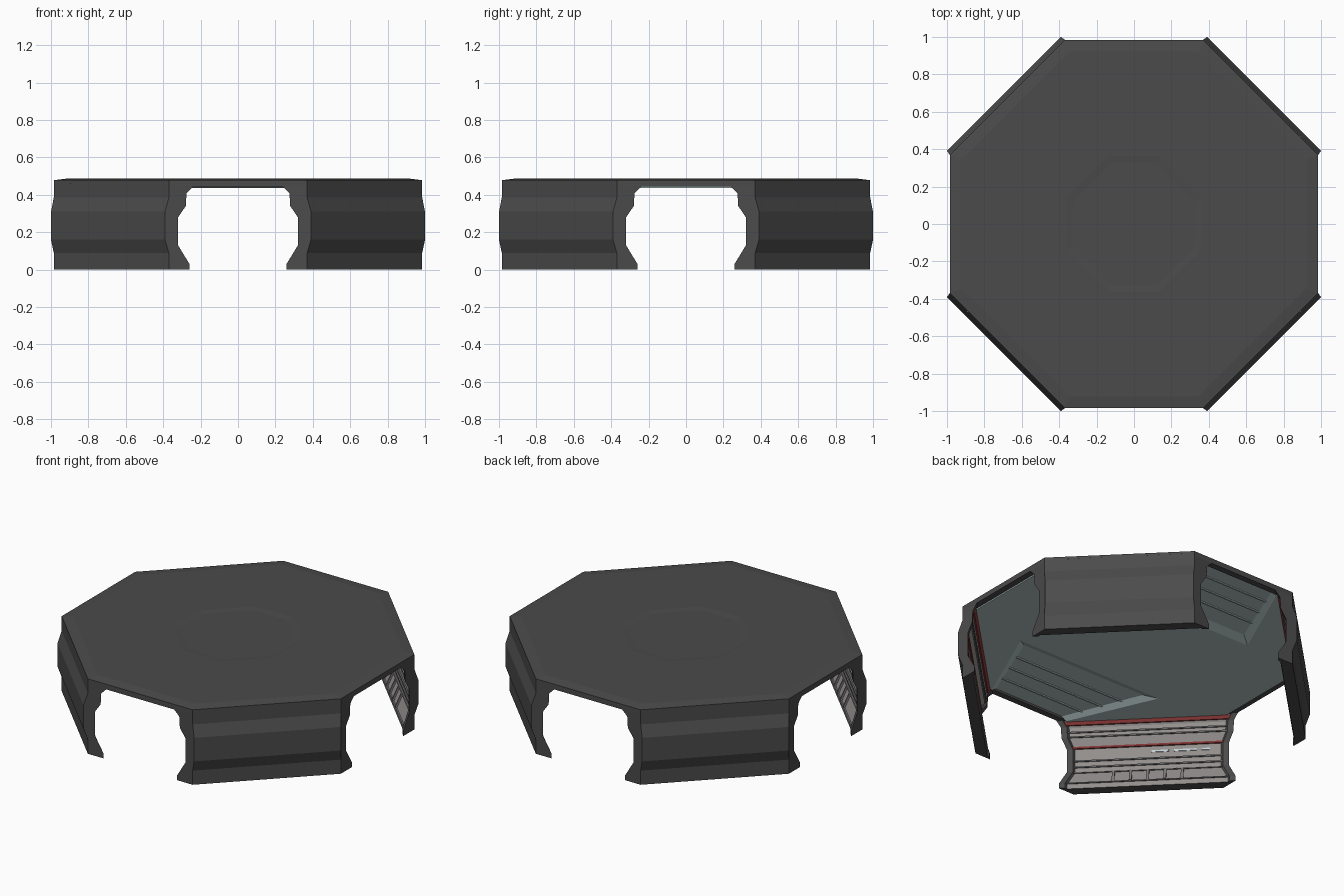
import bpy, bmesh, math

if "Cube" in bpy.data.objects:
    bpy.data.objects.remove(bpy.data.objects["Cube"])


def material(name, r, g, b):
    m = bpy.data.materials.new(name)
    m.diffuse_color = (r, g, b, 1)
    m.use_nodes = True
    m.node_tree.nodes["Principled BSDF"].inputs["Base Color"].default_value = m.diffuse_color
    return m


DARK = material("dark_shell", .07, .07, .07)
TEAL = material("grey_teal_ceiling", .45, .55, .55)
TRAY = material("pale_teal_tray", .50, .60, .60)
PANEL = material("warm_grey_panel", .285, .27, .265)
RIB = material("mid_grey_rib", .21, .20, .20)
RED = material("red_trim", .26, .04, .04)
LIGHT = material("pale_light", .55, .62, .65)


def loft(name, rings, mat):
    """Closed solid through rings that share a point count."""
    bm = bmesh.new()
    vs = [[bm.verts.new(p) for p in ring] for ring in rings]
    n = len(vs[0])
    for a, b in zip(vs, vs[1:]):
        for i in range(n):
            j = (i + 1) % n
            bm.faces.new((a[i], a[j], b[j], b[i]))
    bm.faces.new(vs[0][::-1])
    bm.faces.new(vs[-1])
    bmesh.ops.recalc_face_normals(bm, faces=bm.faces)
    me = bpy.data.meshes.new(name)
    bm.to_mesh(me)
    bm.free()
    me.materials.append(mat)
    ob = bpy.data.objects.new(name, me)
    bpy.context.collection.objects.link(ob)
    return ob


def octagon(scale, z):
    a, b = .37 * scale, .985 * scale
    pts = [(a, -b), (b, -a), (b, a), (a, b), (-a, b), (-b, a), (-b, -a), (-a, -b)]
    return [(x, y, z) for x, y in pts]


# Roof slab with bevelled rim and shallow centre dish
loft("roof", [octagon(1, .464), octagon(1, .478), octagon(.935, .486),
              octagon(.37, .486), octagon(.33, .483)], DARK)

# Headers over the four openings
for i in range(4):
    t = i * math.pi / 2
    c, s = math.cos(t), math.sin(t)
    sec = [(-.985, .445), (-.985, .466), (-.945, .466), (-.945, .445)]
    ends = []
    for sgn in (-1, 1):
        ends.append([(c * sgn * .36 - s * y, s * sgn * .36 + c * y, z) for y, z in sec])
    loft("opening_header_%d" % i, ends, DARK)


# Ceiling: centre band, then corner pieces beside the two trays
def mirrored(pts, sx, sy, z):
    return [(sx * x, sy * y, z) for x, y in pts]


def band(e, z):
    return [(x, y, z) for x, y in ((-.945, -.35), (-.89, -e), (.89, -e), (.945, -.35),
                                   (.945, .35), (.89, e), (-.89, e), (-.945, .35))]


loft("ceiling_band", [band(.40, .437), band(.47, .464)], TEAL)
for sx in (-1, 1):
    for sy in (-1, 1):
        low = [(.52, .40), (.89, .40), (.36, .945), (.28, .945)]
        high = [(.46, .40), (.89, .40), (.36, .945), (.24, .945)]
        loft("ceiling_corner", [mirrored(low, sx, sy, .437),
                                mirrored(high, sx, sy, .464)], TEAL)
for sy in (-1, 1):
    # tray floor with cross battens
    tray = [(-.52, .42), (.52, .42), (.28, .945), (-.28, .945)]
    loft("ceiling_tray", [mirrored(tray, 1, sy, .458),
                          mirrored(tray, 1, sy, .4645)], TEAL)
    for y in (.58, .70, .82):
        h = .50 - (y - .42) * .44
        low = [(-h, y + .004), (h, y + .004), (h, y + .014), (-h, y + .014)]
        high = [(-h, y), (h, y), (h, y + .018), (-h, y + .018)]
        loft("tray_batten", [mirrored(low, 1, sy, .453),
                             mirrored(high, 1, sy, .460)], TRAY)

# Diagonal walls: profile is (distance outward, height)
OUTER = [(.958, .466), (.958, .385), (.983, .31), (.983, .16), (.958, .09), (.958, 0)]
INNER = [(.880, 0), (.880, .03), (.923, .13), (.923, .28),
         (.894, .34), (.891, .41), (.866, .445), (.866, .466)]


def end_s(d):
    """Half length of the wall where it meets the opening plane."""
    return 1.393 - d + max(0, d - .958) * .84


def inner_d(z):
    for (d0, z0), (d1, z1) in zip(INNER, INNER[1:]):
        if z0 <= z <= z1 and z1 > z0:
            return d0 + (d1 - d0) * (z - z0) / (z1 - z0)
    return .866


def place(q, s, d, z):
    t = math.pi / 4 + q * math.pi / 2
    return (d * math.cos(t) - s * math.sin(t), d * math.sin(t) + s * math.cos(t), z)


def strip(name, q, z0, z1, out, mat, s0=None, s1=None):
    """Trim following the inner face between two heights."""
    d0, d1 = inner_d(z0), inner_d(z1)
    sec = [(d0 + .016, z0), (d0 + out, z0), (d1 + out, z1), (d1 + .016, z1)]
    a = [place(q, -end_s(d) + .03 if s0 is None else s0, d, z) for d, z in sec]
    b = [place(q, end_s(d) - .03 if s1 is None else s1, d, z) for d, z in sec]
    loft(name, [a, b], mat)


RECESS = [(d + .012, z) for d, z in INNER]
for q in range(4):
    # recessed core: dark outside, pale panels inside
    core = OUTER + RECESS
    wall = loft("wall_%d" % q, [[place(q, sg * (end_s(d) - .02), d, z) for d, z in core]
                                for sg in (-1, 1)], DARK)
    wall.data.materials.append(PANEL)
    t = math.pi / 4 + q * math.pi / 2
    for f in wall.data.polygons:
        radial = f.center.x * math.cos(t) + f.center.y * math.sin(t)
        if len(f.vertices) == 4 and radial < .937 and .005 < f.center.z < .46:
            f.material_index = 1
    # dark end frames
    full = OUTER + INNER
    for sg in (-1, 1):
        loft("wall_end_frame_%d" % q,
             [[place(q, sg * (end_s(d) - k), d, z) for d, z in full]
              for k in (0, .035)], DARK)
    # long ribs, red trims and lower uprights
    for z in (.032, .122, .16, .20, .345, .375):
        strip("long_rib_%d" % q, q, z, z + .008, .004, RIB)
    strip("red_trim_top_%d" % q, q, .420, .438, .003, RED)
    strip("red_trim_middle_%d" % q, q, .284, .294, .003, RED)
    for k in range(5):
        s = -.2 + k * .1
        strip("upright_rib_%d" % q, q, .04, .125, .001, RIB, s - .008, s + .008)
    for s0, s1 in ((-.36, -.31), (-.28, -.15), (-.12, -.02)):
        strip("wall_light_%d" % q, q, .245, .257, .008, LIGHT, s0, s1)
